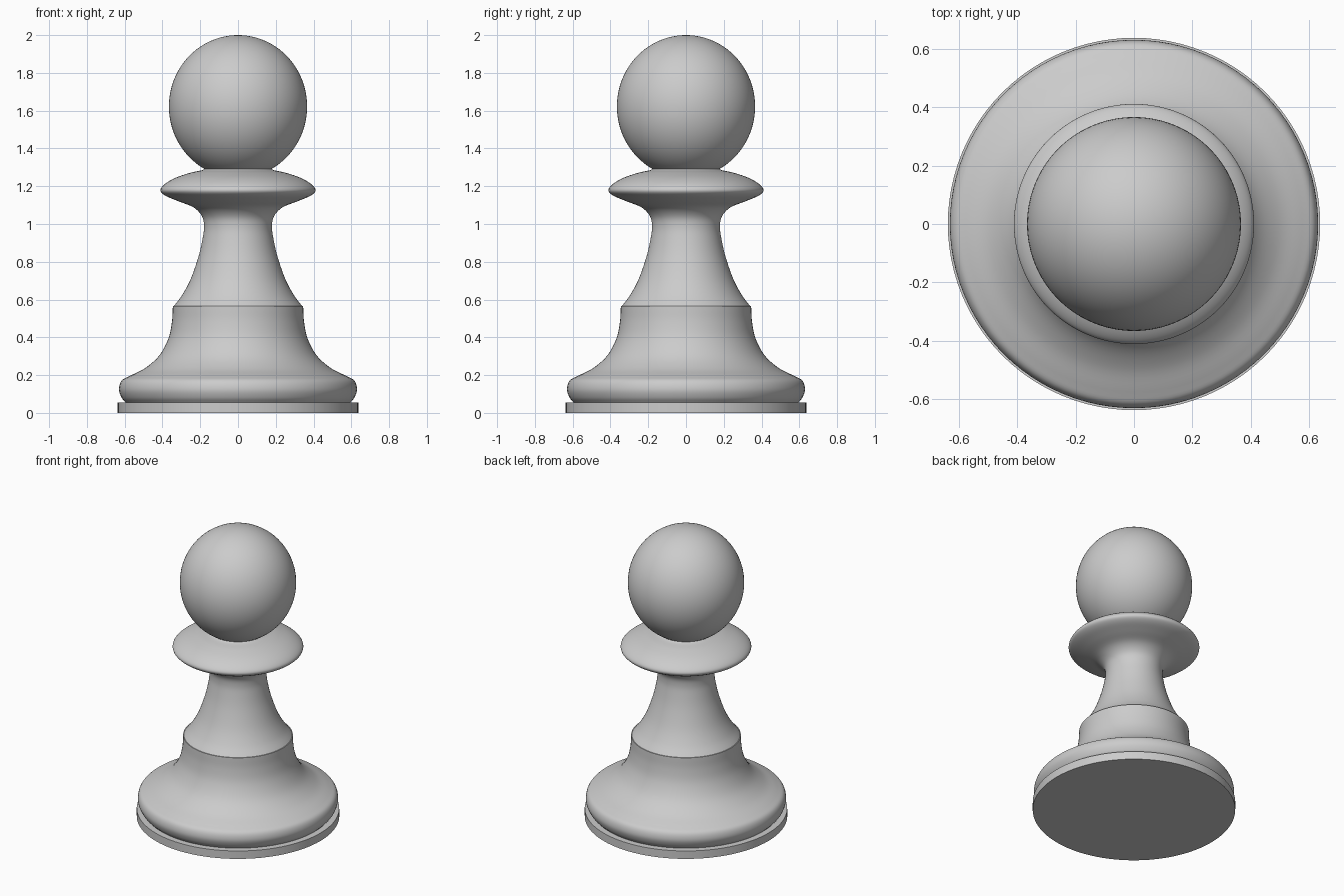
import bpy, bmesh, math
from mathutils import Vector

cube = bpy.data.objects.get("Cube")
if cube:
    bpy.data.objects.remove(cube, do_unlink=True)

grey = bpy.data.materials.new("plain_grey")
grey.use_nodes = True
grey.diffuse_color = (0.6, 0.6, 0.6, 1)
grey.node_tree.nodes["Principled BSDF"].inputs["Base Color"].default_value = (0.6, 0.6, 0.6, 1)


def smooth_path(points, steps=5):
    """Catmull-Rom curve through (radius, height) points."""
    p = [Vector(q) for q in points]
    p = [2 * p[0] - p[1]] + p + [2 * p[-1] - p[-2]]
    path = []
    for a, b, c, d in zip(p, p[1:], p[2:], p[3:]):
        for i in range(steps):
            t = i / steps
            path.append(0.5 * (2 * b + (c - a) * t + (2 * a - 5 * b + 4 * c - d) * t**2
                               + (3 * b - a - 3 * c + d) * t**3))
    return path + [p[-2]]


def lathe(name, path, segments=96):
    """Turn a profile about the z axis."""
    bm = bmesh.new()
    verts = [bm.verts.new((r, 0, z)) for r, z in path]
    edges = [bm.edges.new(pair) for pair in zip(verts, verts[1:])]
    bmesh.ops.spin(bm, geom=verts + edges, cent=(0, 0, 0), axis=(0, 0, 1),
                   angle=math.tau, steps=segments, use_duplicate=False)
    bmesh.ops.remove_doubles(bm, verts=bm.verts, dist=0.0005)
    bmesh.ops.recalc_face_normals(bm, faces=bm.faces)
    mesh = bpy.data.meshes.new(name)
    bm.to_mesh(mesh)
    bm.free()
    obj = bpy.data.objects.new(name, mesh)
    bpy.context.collection.objects.link(obj)
    mesh.materials.append(grey)
    bpy.ops.object.select_all(action='DESELECT')
    obj.select_set(True)
    bpy.context.view_layer.objects.active = obj
    bpy.ops.object.shade_smooth_by_angle(angle=math.radians(35))


# Thin foot disc
lathe("foot_disc", [(0, 0), (0.637, 0), (0.637, 0.055), (0, 0.055)])

# Rounded base sweeping up to a sharp shoulder
base = smooth_path([(0.595, 0.055), (0.617, 0.082), (0.63, 0.125), (0.617, 0.17),
                    (0.575, 0.195), (0.495, 0.235), (0.42, 0.3), (0.37, 0.39),
                    (0.35, 0.48), (0.345, 0.565)])
lathe("base", [(0, 0.055)] + base + [(0, 0.565)])

# Tapered stem flaring into the collar and the short neck
stem = smooth_path([(0.34, 0.565), (0.295, 0.625), (0.25, 0.71), (0.21, 0.825),
                    (0.188, 0.92), (0.18, 0.985), (0.19, 1.04), (0.235, 1.088),
                    (0.315, 1.12), (0.385, 1.15), (0.411, 1.178), (0.388, 1.211),
                    (0.33, 1.245), (0.25, 1.272), (0.182, 1.288), (0.18, 1.31)])
lathe("stem_and_collar", [(0, 0.565)] + stem + [(0, 1.31)])

# Ball head, very slightly taller than wide
arc = [math.pi * i / 48 for i in range(49)]
lathe("head", [(0.366 * math.sin(a), 1.622 - 0.378 * math.cos(a)) for a in arc])
